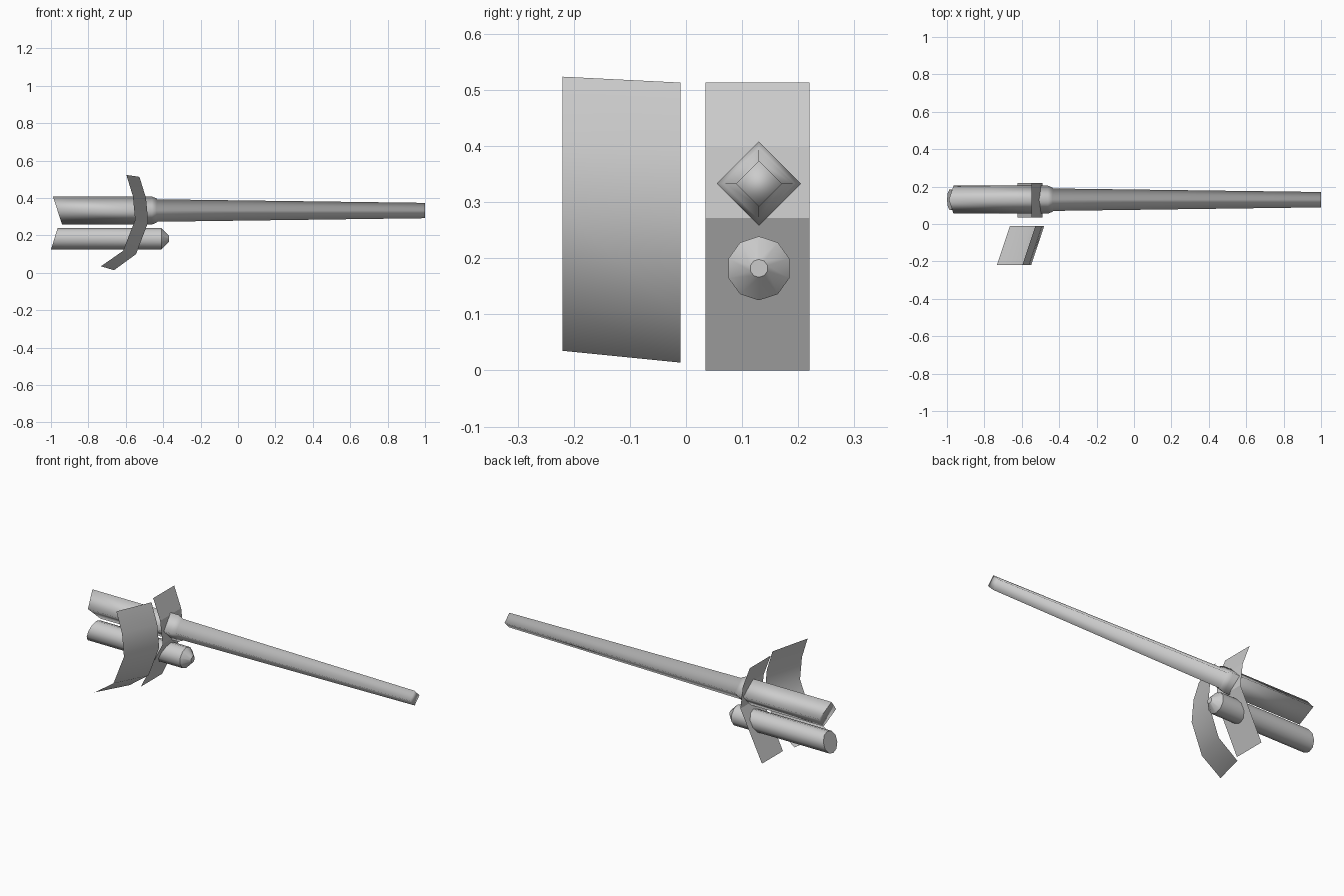
import bpy, bmesh
from math import cos, sin, tau, pi, radians

if "Cube" in bpy.data.objects:
    bpy.data.objects.remove(bpy.data.objects["Cube"])


def finish(name, bm, smooth):
    me = bpy.data.meshes.new(name)
    bm.to_mesh(me)
    bm.free()
    ob = bpy.data.objects.new(name, me)
    bpy.context.collection.objects.link(ob)
    if smooth:
        bpy.ops.object.select_all(action='DESELECT')
        ob.select_set(True)
        bpy.context.view_layer.objects.active = ob
        bpy.ops.object.shade_smooth_by_angle(angle=radians(smooth))
    return ob


def tube(name, sides, y, z, stations, rear_slope, smooth):
    """Loft along x through (x, radius) rings; the rear ring is cut on a slant."""
    bm = bmesh.new()
    rings = []
    for i, (x, r) in enumerate(stations):
        ring = []
        for k in range(sides):
            a = pi / 2 + tau * k / sides
            dz = r * sin(a)
            ring.append(bm.verts.new((x + (rear_slope * dz if i == 0 else 0),
                                      y + r * cos(a), z + dz)))
        rings.append(ring)
    for a, b in zip(rings, rings[1:]):
        for k in range(sides):
            n = (k + 1) % sides
            bm.faces.new((a[k], a[n], b[n], b[k]))
    bm.faces.new(rings[0])
    bm.faces.new(rings[-1])
    bmesh.ops.recalc_face_normals(bm, faces=bm.faces)
    return finish(name, bm, smooth)


def plate(name, profile, y0, y1, sweep, smooth):
    """Thin bent sheet: (x, z) profile at y1, shifted by sweep (dx, dz) at y0."""
    bm = bmesh.new()
    rows = [(bm.verts.new((x + sweep[0], y0, z + sweep[1] * k)),
             bm.verts.new((x, y1, z)))
            for x, z, k in profile]
    for a, b in zip(rows, rows[1:]):
        bm.faces.new((a[0], b[0], b[1], a[1]))
    return finish(name, bm, smooth)


# Diamond-section barrel: thick rear sleeve, chamfered collar, long taper
tube("barrel", 4, 0.13, 0.333,
     [(-0.965, 0.075), (-0.46, 0.075), (-0.435, 0.064), (-0.432, 0.06), (1.0, 0.041)],
     -0.33, 95)

# Ten-sided lower cylinder with a blunt cone nose
tube("recoil_cylinder", 10, 0.13, 0.182,
     [(-0.982, 0.057), (-0.41, 0.057), (-0.37, 0.016)], 0.31, 40)

# Shield plate around the barrel, square to it
plate("barrel_shield", [(-0.548, 0.513, 0), (-0.505, 0.398, 0),
                        (-0.49, 0.272, 0), (-0.623, 0.0, 0)],
      0.035, 0.22, (0, 0), 0)

# Second shield plate, swept back toward its outer edge
plate("side_shield", [(-0.527, 0.513, 0.5), (-0.492, 0.40, 0.5), (-0.48, 0.272, 0.5),
                      (-0.545, 0.10, 0.8), (-0.663, 0.014, 1)],
      -0.22, -0.01, (-0.07, 0.021), 60)
